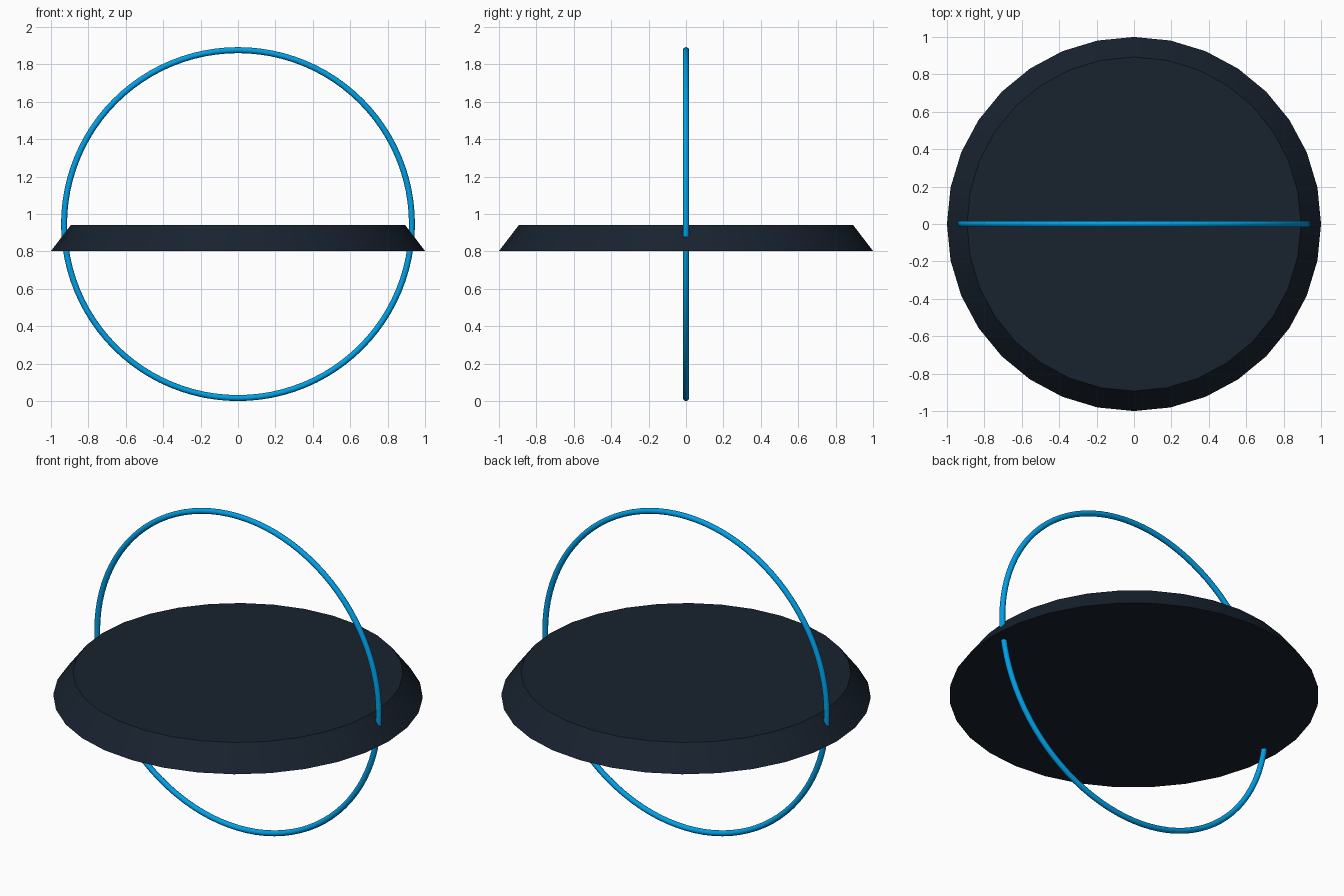
import bpy
import math

if "Cube" in bpy.data.objects:
    bpy.data.objects.remove(bpy.data.objects["Cube"])


def finish(name, color):
    ob = bpy.context.object
    ob.name = name
    mat = bpy.data.materials.new(name + "_colour")
    mat.diffuse_color = (*color, 1)
    mat.use_nodes = True
    mat.node_tree.nodes["Principled BSDF"].inputs["Base Color"].default_value = mat.diffuse_color
    ob.data.materials.append(mat)
    bpy.ops.object.shade_smooth_by_angle(angle=math.radians(30))
    return ob


# Bevelled disc: shallow 32-sided truncated cone
BOTTOM, TOP = 0.802, 0.942
bpy.ops.mesh.primitive_cone_add(vertices=32, radius1=1.0, radius2=0.893,
                                depth=TOP - BOTTOM,
                                location=(0, 0, (TOP + BOTTOM) / 2))
finish("disc", (0.009, 0.016, 0.028))

# Thin upright ring passing through the disc rim
MAJOR, MINOR = 0.930, 0.016
bpy.ops.mesh.primitive_torus_add(major_radius=MAJOR, minor_radius=MINOR,
                                 major_segments=96, minor_segments=16,
                                 location=(0, 0, MAJOR + MINOR),
                                 rotation=(math.radians(90), 0, 0))
finish("ring", (0.0, 0.35, 0.8))
